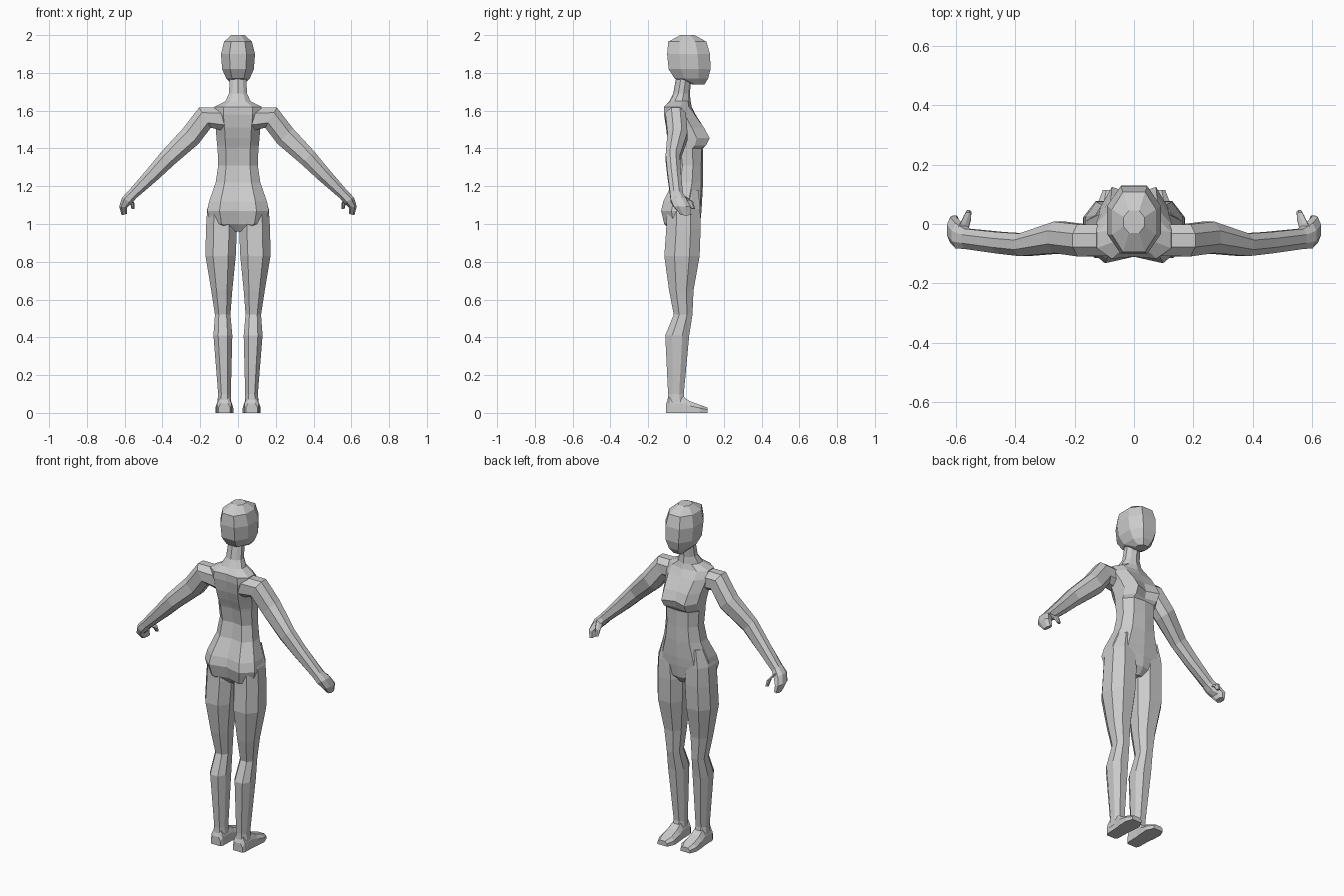
import bpy, bmesh, math

skin = bpy.data.materials.new("pale_grey")
skin.diffuse_color = (0.6, 0.6, 0.6, 1)

OCT = [(1, .42), (.5, 1), (-.5, 1), (-1, .42), (-1, -.42), (-.5, -1), (.5, -1), (1, -.42)]


def loft(name, rings, mirror=False):
    """Skin a list of equal-length rings, cap both ends, optionally mirror across x."""
    bm = bmesh.new()
    rows = [[bm.verts.new(p) for p in r] for r in rings]
    n = len(rows[0])
    for a, b in zip(rows, rows[1:]):
        for i in range(n):
            j = (i + 1) % n
            bm.faces.new((a[i], a[j], b[j], b[i]))
    bm.faces.new(rows[0])
    bm.faces.new(rows[-1])
    bmesh.ops.recalc_face_normals(bm, faces=bm.faces)
    me = bpy.data.meshes.new(name)
    bm.to_mesh(me)
    bm.free()
    me.materials.append(skin)
    ob = bpy.data.objects.new(name, me)
    bpy.context.collection.objects.link(ob)
    if mirror:
        m = ob.modifiers.new("mirror", 'MIRROR')
        m.use_mirror_merge = False
    return ob


def flat_ring(z, x0, x1, y0, y1):
    """Horizontal octagon filling a box."""
    return [((x0 + x1) / 2 + u * (x1 - x0) / 2, (y0 + y1) / 2 + v * (y1 - y0) / 2, z) for u, v in OCT]


def limb_ring(x, y, z, hp, hy, deg):
    """Octagon across a limb that points outwards and down by deg."""
    a = math.radians(deg)
    return [(x + u * hp * math.sin(a), y + v * hy, z + u * hp * math.cos(a)) for u, v in OCT]


def torso_ring(z, w, bc, bk, fk, fc):
    """Symmetric ring: back centre, back corner, front corner, front centre depths."""
    half = [(.6 * w, bk), (w, bk + .27 * (fk - bk)), (w, bk + .68 * (fk - bk)), (.65 * w, fk)]
    return ([(0, bc, z)] + [(x, y, z) for x, y in half] + [(0, fc, z)]
            + [(-x, y, z) for x, y in reversed(half)])


# Torso with buttocks, waist, bust and neck
loft("torso", [torso_ring(*r) for r in [
    (0.96, .06, -.06, -.07, .03, .045),
    (1.00, .145, -.09, -.115, .06, .075),
    (1.07, .163, -.11, -.132, .072, .082),
    (1.12, .153, -.10, -.12, .077, .085),
    (1.22, .118, -.06, -.07, .08, .09),
    (1.31, .105, -.045, -.055, .08, .09),
    (1.40, .108, -.06, -.07, .083, .09),
    (1.415, .110, -.065, -.075, .105, .09),
    (1.455, .114, -.08, -.09, .125, .10),
    (1.51, .118, -.098, -.105, .095, .085),
    (1.58, .130, -.11, -.117, .045, .05),
    (1.62, .125, -.11, -.117, .015, .03),
    (1.65, .067, -.088, -.085, .01, .025),
    (1.69, .048, -.068, -.06, .01, .02),
    (1.79, .043, -.05, -.04, .02, .03)]])

# Head
loft("head", [flat_ring(*r) for r in [
    (1.738, -.032, .032, .035, .097),
    (1.77, -.062, .062, -.06, .117),
    (1.82, -.084, .084, -.092, .13),
    (1.90, -.090, .090, -.10, .127),
    (1.965, -.074, .074, -.094, .108),
    (2.00, -.035, .035, -.03, .045)]])

# Legs
loft("legs", [flat_ring(*r) for r in [
    (1.18, .05, .128, -.05, .065),
    (1.08, .02, .163, -.10, .075),
    (0.97, .006, .170, -.105, .077),
    (0.83, .012, .172, -.115, .072),
    (0.65, .030, .142, -.09, .04),
    (0.52, .040, .122, -.065, .034),
    (0.41, .030, .130, -.11, .017),
    (0.10, .038, .105, -.095, -.012),
    (0.03, .034, .112, -.10, .0)]], True)

# Feet, lofted from heel to toe
loft("feet", [[(a, y, 0), (a, y, .6 * h), (a + .2 * (b - a), y, h),
               (b - .2 * (b - a), y, h), (b, y, .6 * h), (b, y, 0)] for y, a, b, h in [
    (-.105, .042, .102, .05),
    (-.09, .034, .110, .085),
    (-.015, .032, .112, .085),
    (.02, .028, .117, .062),
    (.075, .025, .120, .042),
    (.114, .045, .105, .028)]], True)

# Arms and curled hands
loft("arms", [limb_ring(*r) for r in [
    (.07, -.055, 1.555, .062, .052, 0),
    (.175, -.055, 1.563, .062, .054, 30),
    (.25, -.045, 1.465, .058, .053, 45),
    (.37, -.07, 1.35, .048, .038, 45),
    (.45, -.063, 1.265, .040, .036, 47),
    (.56, -.05, 1.155, .028, .034, 48),
    (.588, -.04, 1.125, .030, .042, 58),
    (.608, -.02, 1.09, .021, .044, 80),
    (.602, .0, 1.05, .015, .028, 105)]], True)

# Thumbs
loft("thumbs", [limb_ring(*r) for r in [
    (.575, -.02, 1.14, .018, .022, 60),
    (.560, .022, 1.115, .014, .016, 60),
    (.556, .038, 1.08, .009, .009, 80)]], True)
